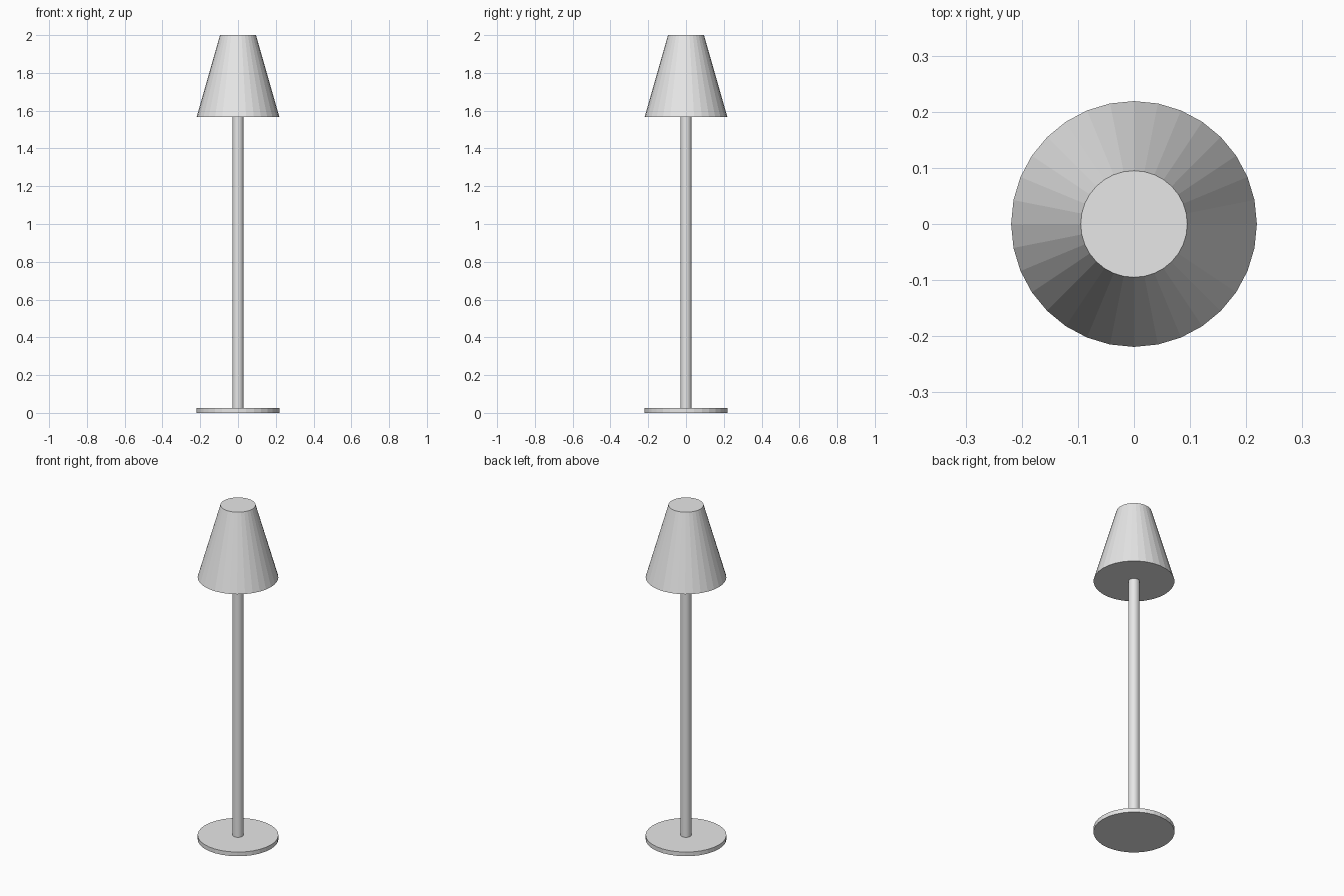
import bpy

# Remove the default cube
cube = bpy.data.objects.get("Cube")
if cube:
    bpy.data.objects.remove(cube, do_unlink=True)

# Single plain grey material
GREY = (0.8, 0.8, 0.8, 1.0)
grey = bpy.data.materials.new("light_grey")
grey.use_nodes = True
grey.diffuse_color = GREY
grey.node_tree.nodes["Principled BSDF"].inputs["Base Color"].default_value = GREY


def round_part(name, bottom, top, r_bottom, r_top):
    """Flat-shaded, capped 32-sided cone or cylinder between two heights."""
    bpy.ops.mesh.primitive_cone_add(
        vertices=32, radius1=r_bottom, radius2=r_top,
        depth=top - bottom, location=(0, 0, (bottom + top) / 2))
    part = bpy.context.object
    part.name = part.data.name = name
    part.data.materials.append(grey)
    return part


# Thin foot disc, slender pole and closed tapered shade
round_part("base", 0, 0.025, 0.219, 0.219)
round_part("pole", 0.02, 1.58, 0.03, 0.03)
round_part("lampshade", 1.567, 2, 0.219, 0.095)
